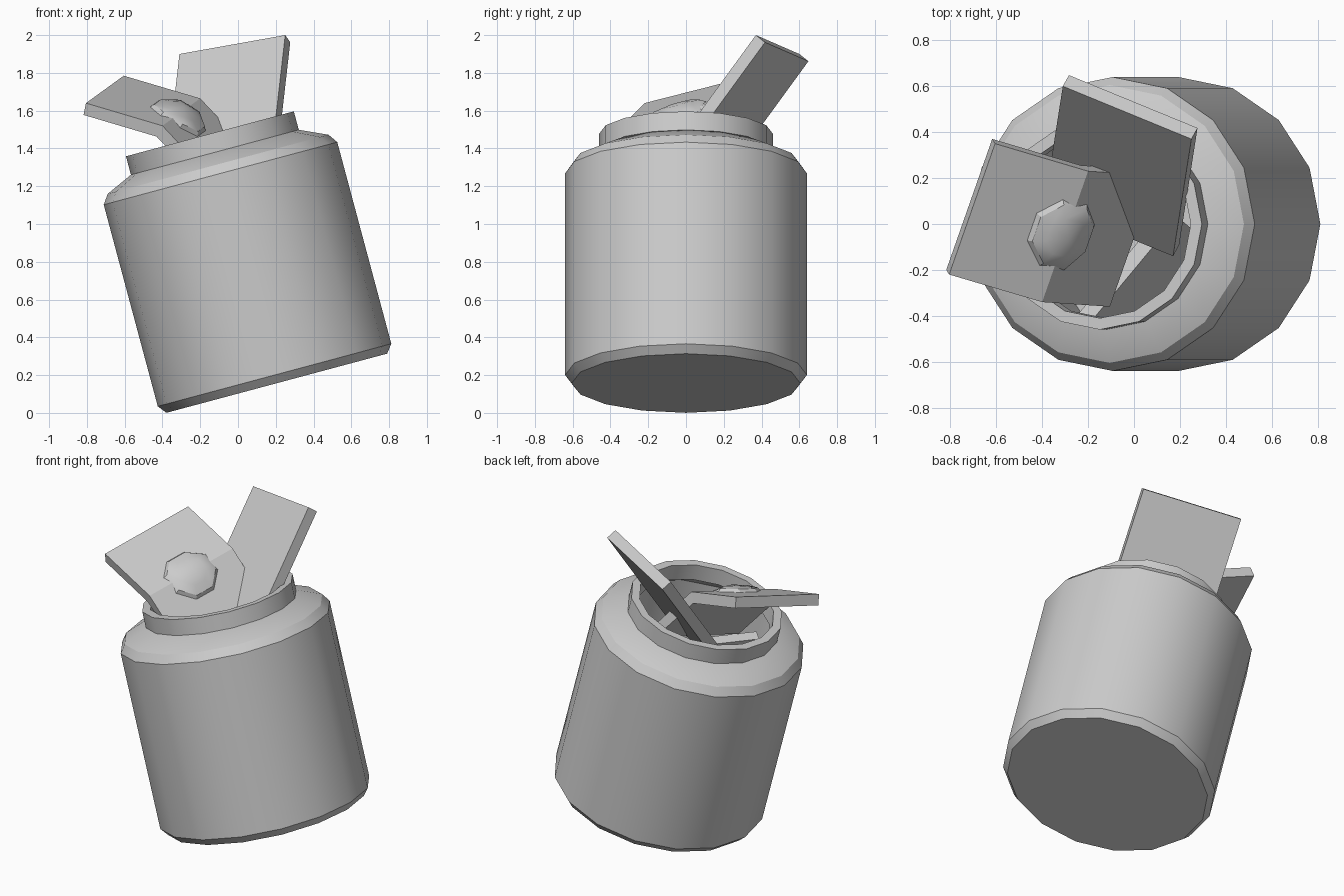
import bpy, bmesh, math
from mathutils import Vector, Matrix

if "Cube" in bpy.data.objects:
    bpy.data.objects.remove(bpy.data.objects["Cube"])

T = 0.067  # slab thickness


def finish(name, bm, smooth=True):
    bmesh.ops.recalc_face_normals(bm, faces=bm.faces)
    me = bpy.data.meshes.new(name)
    bm.to_mesh(me)
    bm.free()
    ob = bpy.data.objects.new(name, me)
    bpy.context.collection.objects.link(ob)
    if smooth:
        bpy.ops.object.select_all(action='DESELECT')
        ob.select_set(True)
        bpy.context.view_layer.objects.active = ob
        bpy.ops.object.shade_smooth_by_angle(angle=math.radians(30))
    return ob


def lathe(name, profile, sides, closed=False):
    bm = bmesh.new()
    vs = [bm.verts.new((r, 0, z)) for r, z in profile]
    edges = [bm.edges.new(p) for p in zip(vs, vs[1:])]
    if closed:
        edges.append(bm.edges.new((vs[-1], vs[0])))
    bmesh.ops.spin(bm, geom=vs + edges, cent=(0, 0, 0), axis=(0, 0, 1),
                   angle=math.tau, steps=sides, use_duplicate=False)
    bmesh.ops.remove_doubles(bm, verts=bm.verts, dist=1e-4)
    return finish(name, bm)


def slab(name, start, width, steps):
    """Flat or folded slab: outer face starts at a corner and follows steps."""
    w = Vector(width)
    steps = [Vector(s) for s in steps]
    normals = [w.cross(s).normalized() for s in steps]
    pts = [Vector(start)]
    for s in steps:
        pts.append(pts[-1] + s)
    bm = bmesh.new()
    rings = []
    for i, p in enumerate(pts):
        a, b = normals[max(i - 1, 0)], normals[min(i, len(steps) - 1)]
        m = (a + b).normalized()
        off = m * (-T / m.dot(a))
        rings.append([bm.verts.new(q) for q in (p, p + w, p + w + off, p + off)])
    for r0, r1 in zip(rings, rings[1:]):
        for k in range(4):
            bm.faces.new((r0[k], r0[(k + 1) % 4], r1[(k + 1) % 4], r1[k]))
    bm.faces.new(rings[0])
    bm.faces.new(rings[-1])
    return finish(name, bm, smooth=False)


# tilted hollow jar and its rim
tilt = Matrix.Translation((0.205, 0, 0.157)) @ Matrix.Rotation(math.radians(-15), 4, 'Y')
jar = lathe("jar_body", [(0, 0), (0.605, 0), (0.64, 0.045), (0.64, 1.15), (0.605, 1.2),
                         (0.455, 1.268), (0.41, 1.268), (0.56, 1.17), (0.59, 1.13),
                         (0.59, 0.05), (0, 0.05)], 16)
rim = lathe("jar_rim", [(0.46, 1.262), (0.46, 1.367), (0.41, 1.367), (0.41, 1.262)], 16, True)
for ob in (jar, rim):
    ob.matrix_world = tilt

# slabs: straight one at the back, folded one at the left, one deep inside
slab("back_slab", (0.25, 0.37, 2.0), (-0.56, 0.23, -0.10), [(-0.08, -0.51, -0.70)])
start, w = Vector((-0.605, 0.35, 1.785)), Vector((-0.2, -0.57, -0.145))
d1, d2 = Vector((0.405, -0.12, -0.12)), Vector((0.295, -0.02, -0.315))
slab("folded_slab", start, w, [d1, d2])
slab("inner_slab", (0.19, 0.03, 1.15), (-0.39, -0.47, 0), [(0.2, -0.166, -0.83)])

# low eight-sided dome that follows the fold
bm = bmesh.new()
centre, wu = start + d1 + w / 2, w.normalized()
n1, n2 = w.cross(d1).normalized(), w.cross(d2).normalized()


def on_fold(r, h, k):
    a = math.tau * (k + 0.5) / 8
    u, v = r * math.cos(a), r * math.sin(a)
    d, n = (d2, n2) if v > 0 else (d1, n1)
    return bm.verts.new(centre + wu * u + d.normalized() * v + n * h)


rings = [[on_fold(r, h, k) for k in range(8)] for r, h in ((0.18, -0.01), (0.15, 0.018), (0.09, 0.03))]
top = bm.verts.new(centre + (n1 + n2).normalized() * 0.035)
for a, b in zip(rings, rings[1:]):
    for k in range(8):
        bm.faces.new((a[k], a[(k + 1) % 8], b[(k + 1) % 8], b[k]))
for k in range(8):
    bm.faces.new((rings[-1][k], rings[-1][(k + 1) % 8], top))
finish("slab_dome", bm)
